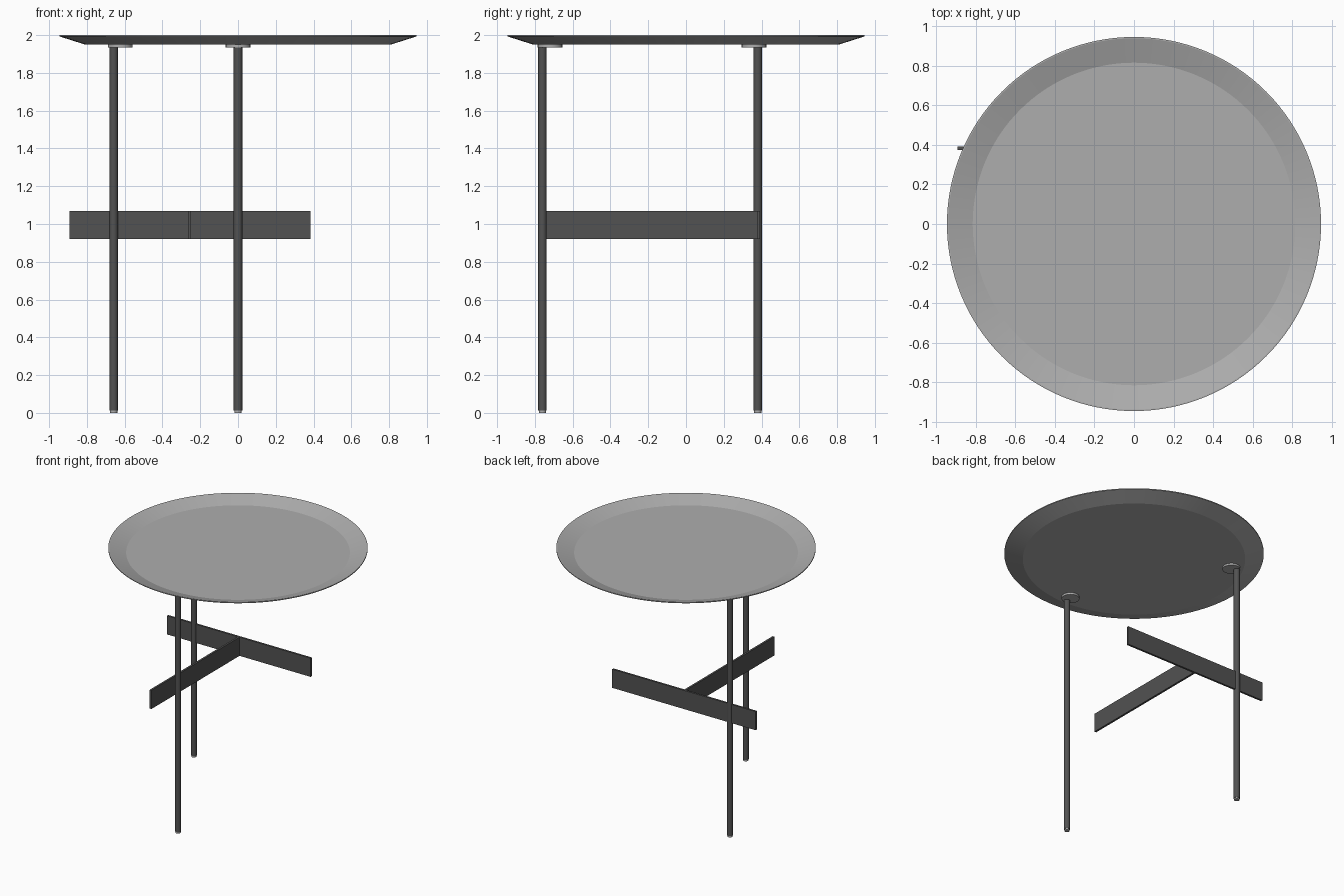
import bpy
import math
from mathutils import Vector

cube = bpy.data.objects.get("Cube")
if cube:
    bpy.data.objects.remove(cube, do_unlink=True)


def make_material(name, value):
    mat = bpy.data.materials.new(name)
    color = (value, value, value, 1)
    mat.use_nodes = True
    mat.diffuse_color = color
    mat.node_tree.nodes["Principled BSDF"].inputs["Base Color"].default_value = color
    return mat


light_grey = make_material("light grey", 0.42)
dark_grey = make_material("dark grey", 0.085)


def lathe(name, profile, center, mat, sides):
    """Spin a (radius, height) profile that starts and ends on the axis."""
    rings = profile[1:-1]
    verts, faces = [], []
    for r, z in rings:
        for i in range(sides):
            a = math.tau * i / sides
            verts.append((r * math.cos(a), r * math.sin(a), z))
    for k in range(len(rings) - 1):
        for i in range(sides):
            j = (i + 1) % sides
            a, b = k * sides, (k + 1) * sides
            faces.append((a + i, a + j, b + j, b + i))
    last = (len(rings) - 1) * sides
    faces.append(tuple(reversed(range(sides))))
    faces.append(tuple(range(last, last + sides)))
    mesh = bpy.data.meshes.new(name)
    mesh.from_pydata(verts, [], faces)
    mesh.materials.append(mat)
    obj = bpy.data.objects.new(name, mesh)
    obj.location = (center[0], center[1], 0)
    bpy.context.collection.objects.link(obj)
    bpy.ops.object.select_all(action='DESELECT')
    obj.select_set(True)
    bpy.context.view_layer.objects.active = obj
    bpy.ops.object.shade_smooth_by_angle(angle=math.radians(12))
    return obj


def rod(name, center, radius, low, high, mat, sides=32):
    lathe(name, [(0, low), (radius, low), (radius, high), (0, high)], center, mat, sides)


def bar(name, low, high):
    low, high = Vector(low), Vector(high)
    bpy.ops.mesh.primitive_cube_add(size=1, location=(low + high) / 2)
    obj = bpy.context.object
    obj.name = name
    obj.scale = high - low
    obj.data.materials.append(dark_grey)


# Shallow dished tray top
lathe("tray_top", [(0, 1.95), (0.81, 1.95), (0.945, 1.993), (0.945, 2.0),
                   (0.938, 2.0), (0.815, 1.96), (0, 1.96)], (0, 0), light_grey, 128)

# Legs with a foot cap and an inward offset mounting disc
for name, angle in (("front", -90), ("back_right", 150)):
    a = math.radians(angle)
    out = Vector((math.cos(a), math.sin(a)))
    rod(name + "_leg", out * 0.76, 0.0225, 0.012, 1.936, dark_grey)
    rod(name + "_foot", out * 0.76, 0.019, 0, 0.013, light_grey)
    rod(name + "_mounting_disc", out * 0.72, 0.065, 1.935, 1.951, light_grey, 48)

# T-shaped stretcher
bar("back_stretcher", (-0.893, 0.375, 0.92), (0.383, 0.391, 1.07))
bar("middle_stretcher", (-0.265, -0.745, 0.92), (-0.249, 0.375, 1.07))
